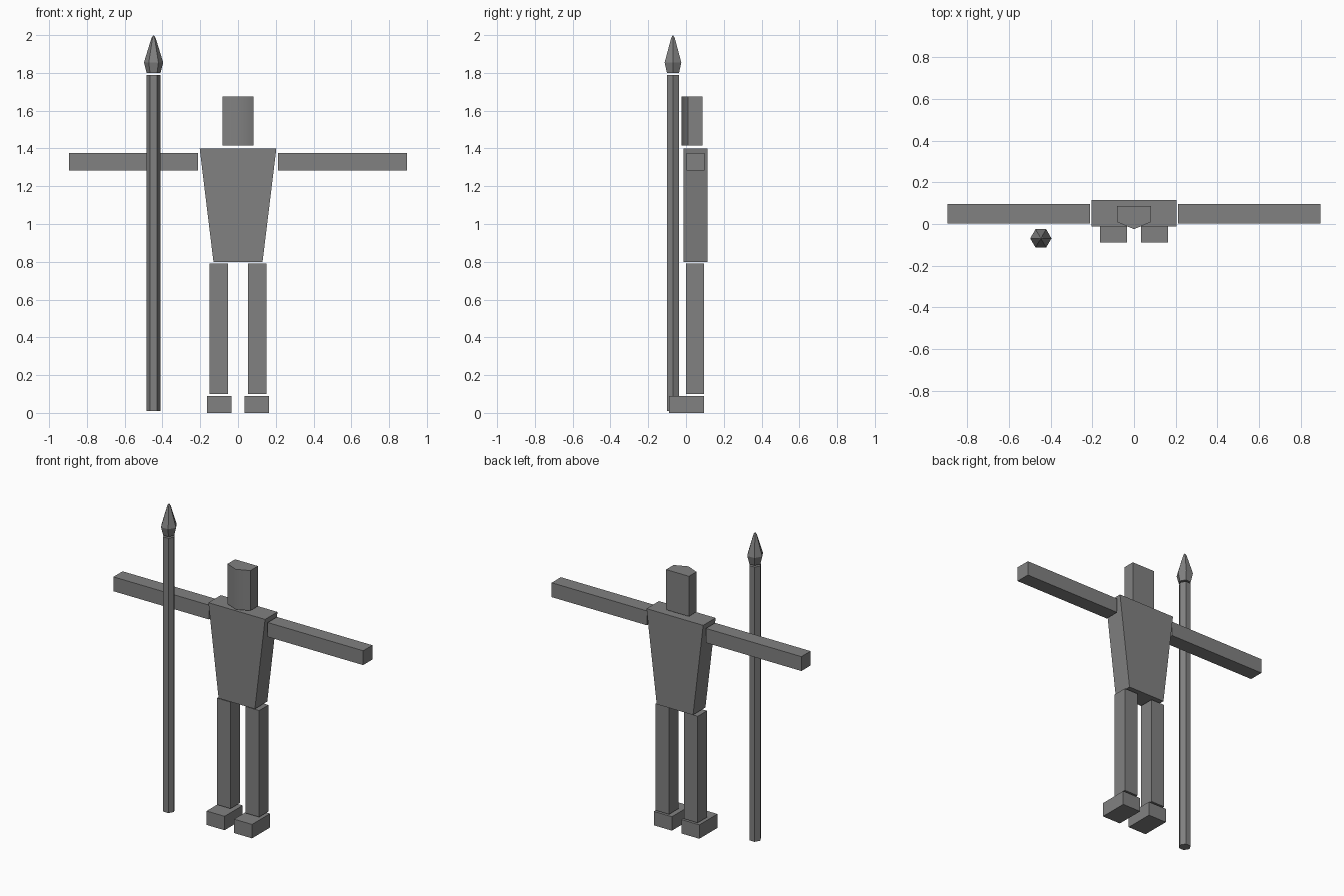
import bpy, bmesh, math

cube = bpy.data.objects.get("Cube")
if cube:
    bpy.data.objects.remove(cube, do_unlink=True)

grey = bpy.data.materials.new("plain_grey")
grey.use_nodes = True
COLOUR = (0.22, 0.22, 0.22, 1)
grey.diffuse_color = COLOUR
grey.node_tree.nodes["Principled BSDF"].inputs["Base Color"].default_value = COLOUR


def loft(name, rings):
    """Closed solid through rings of points; a one-point ring makes a tip."""
    bm = bmesh.new()
    loops = [[bm.verts.new(p) for p in ring] for ring in rings]
    for a, b in zip(loops, loops[1:]):
        n = len(a)
        for i in range(n):
            j = (i + 1) % n
            if len(b) == 1:
                bm.faces.new((a[i], a[j], b[0]))
            else:
                bm.faces.new((a[i], a[j], b[j], b[i]))
    for end in (loops[0], loops[-1]):
        if len(end) > 2:
            bm.faces.new(end)
    bmesh.ops.recalc_face_normals(bm, faces=bm.faces)
    mesh = bpy.data.meshes.new(name)
    bm.to_mesh(mesh)
    bm.free()
    mesh.materials.append(grey)
    obj = bpy.data.objects.new(name, mesh)
    bpy.context.collection.objects.link(obj)
    return obj


def rect(x0, x1, y0, y1, z):
    return [(x0, y0, z), (x1, y0, z), (x1, y1, z), (x0, y1, z)]


def box(name, x, y, z):
    return loft(name, [rect(*x, *y, z[0]), rect(*x, *y, z[1])])


def hexagon(cx, cy, r, z):
    return [(cx + r * math.cos(i * math.pi / 3), cy + r * math.sin(i * math.pi / 3), z)
            for i in range(6)]


# Tapered torso
loft("torso", [rect(-0.13, 0.13, -0.013, 0.114, 0.80),
               rect(-0.203, 0.203, -0.013, 0.114, 1.40)])

# Head: block with a softly pointed face
outline = [(-0.082, 0.01), (0, -0.025), (0.082, 0.01), (0.082, 0.087), (-0.082, 0.087)]
head = loft("head", [[(x, y, z) for x, y in outline] for z in (1.415, 1.675)])
bpy.ops.object.select_all(action="DESELECT")
head.select_set(True)
bpy.context.view_layer.objects.active = head
bpy.ops.object.shade_smooth_by_angle(angle=math.radians(50))

# Arms, legs and feet, mirrored
for side, s in (("left", 1), ("right", -1)):
    def span(a, b):
        return sorted((a * s, b * s))
    box(f"{side}_arm", span(0.211, 0.895), (0.003, 0.097), (1.283, 1.376))
    box(f"{side}_leg", span(0.054, 0.151), (0.001, 0.096), (0.10, 0.79))
    box(f"{side}_foot", span(0.034, 0.163), (-0.089, 0.096), (0.0, 0.09))

# Spear: six-sided shaft and leaf-shaped point
SX, SY = -0.447, -0.069
loft("spear_shaft", [hexagon(SX, SY, 0.037, 0.01), hexagon(SX, SY, 0.037, 1.79)])
loft("spear_point", [hexagon(SX, SY, 0.037, 1.80), hexagon(SX, SY, 0.051, 1.855),
                     hexagon(SX, SY, 0.011, 1.985), [(SX, SY, 2.0)]])
